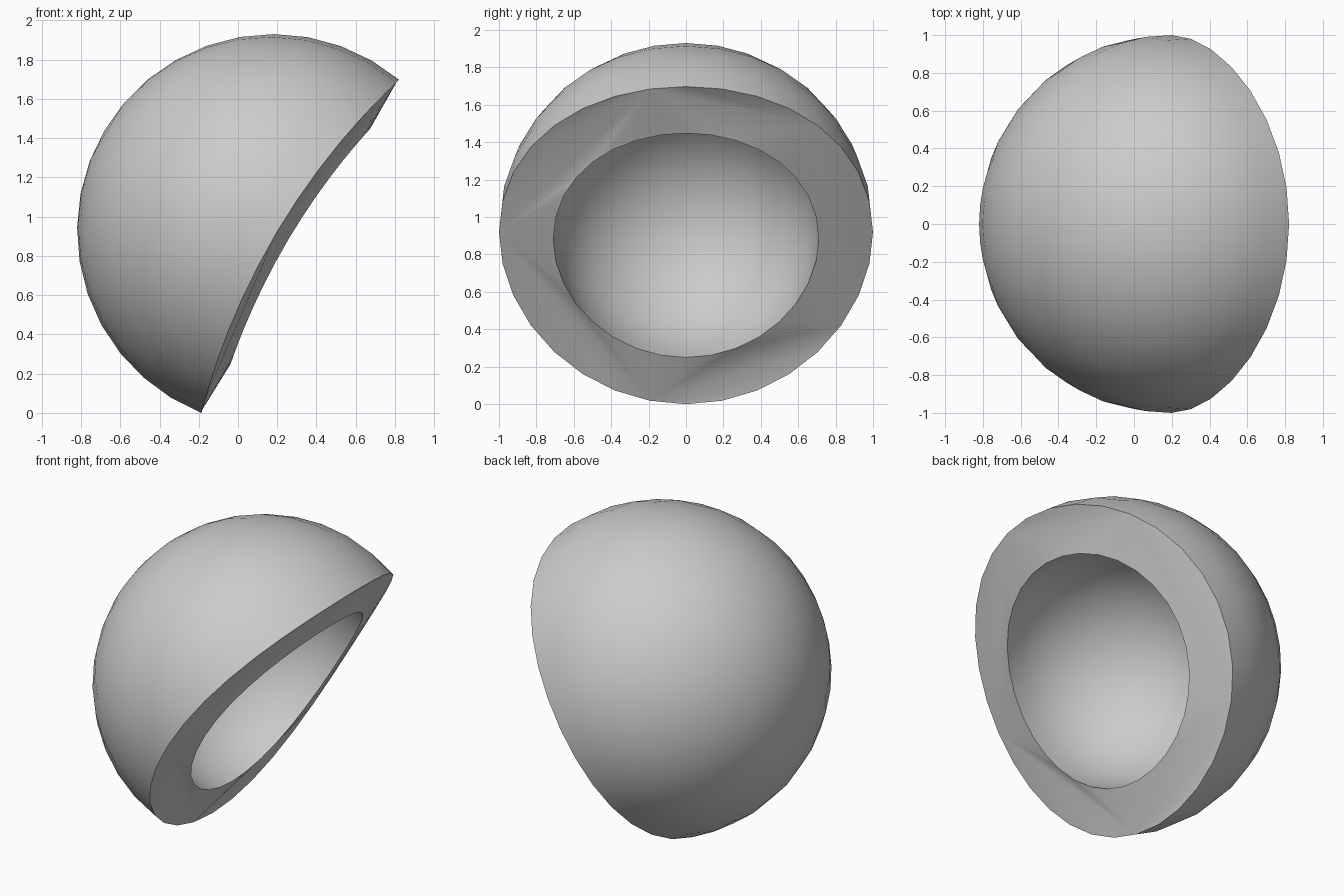
import bpy
import bmesh
from math import sin, cos, acos, pi, sqrt, radians
from mathutils import Vector

if "Cube" in bpy.data.objects:
    bpy.data.objects.remove(bpy.data.objects["Cube"])

SEGMENTS = 32
RINGS = 10
CENTRE = Vector((0.18, 0, 0.93))
SIDE = Vector((0, 1, 0))
UP = Vector((0.51, 0, 0.86)).normalized()
OPENING = SIDE.cross(UP)          # direction the open side faces
HUBS = [4, 9, 16, 23, 29]         # rim corners where the long facets meet

clay = bpy.data.materials.new("grey clay")
clay.use_nodes = True
GREY = (0.6, 0.6, 0.6, 1)
clay.diffuse_color = GREY
clay.node_tree.nodes["Principled BSDF"].inputs["Base Color"].default_value = GREY


def rim_angle(radius, phi):
    """Angle from the back pole to the bowed cut of the bowl."""
    w = 0.1
    for _ in range(12):
        y = sqrt(radius ** 2 - w ** 2) * cos(phi)
        w = 0.16 - 0.14 * y * y
    return acos(-w / radius)


def dome(bm, radius, inward):
    """Cut sphere around the opening axis; returns its rim vertices."""
    pole = bm.verts.new(CENTRE - OPENING * radius)
    previous = None
    for ring in range(1, RINGS + 1):
        current = []
        for i in range(SEGMENTS):
            phi = 2 * pi * i / SEGMENTS
            theta = rim_angle(radius, phi) * ring / RINGS
            offset = (SIDE * cos(phi) + UP * sin(phi)) * sin(theta) - OPENING * cos(theta)
            current.append(bm.verts.new(CENTRE + offset * radius))
        for i in range(SEGMENTS):
            j = (i + 1) % SEGMENTS
            if previous is None:
                face = [pole, current[j], current[i]]
            else:
                face = [previous[i], previous[j], current[j], current[i]]
            bm.faces.new(face[::-1] if inward else face)
        previous = current
    return previous


# Outer and inner domes
bm = bmesh.new()
outer = dome(bm, 1.0, False)
inner = dome(bm, 0.715, True)


def o(i):
    return outer[i % SEGMENTS]


def n(i):
    return inner[i % SEGMENTS]


# Rim: long facets fanning out from a few corners
for a, b in zip(HUBS, HUBS[1:] + [HUBS[0] + SEGMENTS]):
    mid = (a + b) // 2
    for k in range(a, b):
        bm.faces.new((o(a if k < mid else b), n(k + 1), n(k)))
    bm.faces.new((o(a), o(b), n(mid)))
    for k in range(a + 1, b):
        bm.faces.new((o(a), o(k), o(k + 1)))

bmesh.ops.recalc_face_normals(bm, faces=bm.faces[:])
mesh = bpy.data.meshes.new("hollow_bowl")
bm.to_mesh(mesh)
bm.free()
mesh.materials.append(clay)
bowl = bpy.data.objects.new("hollow_bowl", mesh)
bpy.context.collection.objects.link(bowl)

# Smooth domes with a crisp rim
bpy.ops.object.select_all(action='DESELECT')
bowl.select_set(True)
bpy.context.view_layer.objects.active = bowl
bpy.ops.object.shade_smooth_by_angle(angle=radians(30))
